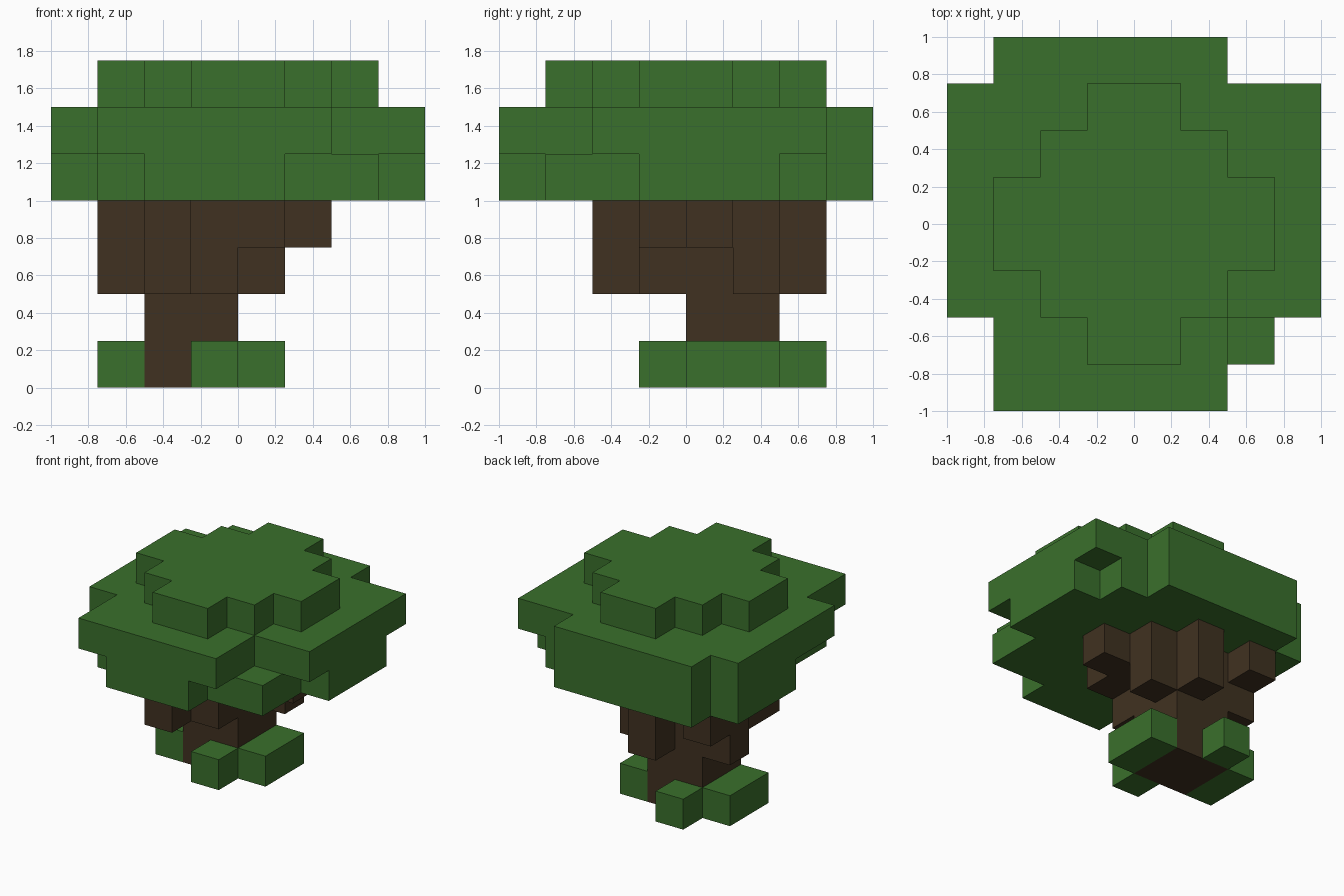
import bpy
import bmesh
from mathutils import Vector

cube = bpy.data.objects.get("Cube")
if cube:
    bpy.data.objects.remove(cube, do_unlink=True)

CELL = 0.25


def material(name, rgb):
    mat = bpy.data.materials.new(name)
    mat.use_nodes = True
    colour = (*rgb, 1.0)
    mat.diffuse_color = colour
    bsdf = mat.node_tree.nodes["Principled BSDF"]
    bsdf.inputs["Base Color"].default_value = colour
    bsdf.inputs["Roughness"].default_value = 1.0
    return mat


def cells(*boxes):
    """Grid cells filled by boxes, each (x range, y range, z range)."""
    return {(x, y, z)
            for xs, ys, zs in boxes
            for x in range(*xs) for y in range(*ys) for z in range(*zs)}


def build(name, filled, solid, mat):
    """Skin a set of cells, leaving out every face that touches another cell."""
    bm = bmesh.new()
    for cell in sorted(filled):
        for axis in range(3):
            for side in (-1, 1):
                step = Vector((0, 0, 0))
                step[axis] = side
                if tuple(int(c + s) for c, s in zip(cell, step)) in solid:
                    continue
                u, v = Vector((0, 0, 0)), Vector((0, 0, 0))
                u[(axis + 1) % 3] = side
                v[(axis + 2) % 3] = 1
                mid = Vector(cell) + Vector((1, 1, 1)) / 2 + step / 2
                ring = (-u - v, u - v, u + v, v - u)
                bm.faces.new([bm.verts.new((mid + c / 2) * CELL) for c in ring])
    bmesh.ops.remove_doubles(bm, verts=bm.verts, dist=CELL / 100)
    mesh = bpy.data.meshes.new(name)
    bm.to_mesh(mesh)
    bm.free()
    mesh.materials.append(mat)
    obj = bpy.data.objects.new(name, mesh)
    bpy.context.collection.objects.link(obj)


green = material("leaf green", (0.042, 0.162, 0.025))
brown = material("bark brown", (0.051, 0.031, 0.015))

# Canopy: irregular lower layer, wide middle layer, stepped round cap
canopy = cells(
    ((-2, 1), (-4, -3), (4, 5)), ((-3, 3), (-3, 3), (4, 5)),
    ((3, 4), (-1, 2), (4, 5)), ((-4, -3), (0, 3), (4, 5)),
    ((-3, 2), (3, 4), (4, 5)),
    ((-3, 2), (-4, 4), (5, 6)), ((-4, 4), (-2, 3), (5, 6)),
    ((-1, 1), (-3, 3), (6, 7)), ((-2, 2), (-2, 2), (6, 7)),
    ((-3, 3), (-1, 1), (6, 7)))

# Trunk: square stem with branch stubs spreading under the canopy
trunk = cells(
    ((-2, 0), (0, 2), (0, 4)),
    ((-2, 0), (-1, 0), (2, 4)), ((-2, -1), (-2, -1), (2, 4)),
    ((-3, -2), (1, 2), (2, 4)), ((-1, 0), (2, 3), (2, 4)),
    ((0, 1), (1, 2), (2, 4)),
    ((0, 1), (-1, 2), (3, 4)), ((1, 2), (0, 1), (3, 4)),
    ((-3, -2), (2, 3), (3, 4)))

# Grass tufts around the foot
grass = {
    "grass_front": cells(((-1, 0), (-1, 0), (0, 1))),
    "grass_left": cells(((0, 1), (0, 2), (0, 1))),
    "grass_right": cells(((-3, -2), (0, 2), (0, 1))),
    "grass_back": cells(((-2, -1), (2, 3), (0, 1))),
}

solid = canopy.union(trunk, *grass.values())
build("canopy", canopy, solid, green)
build("trunk", trunk, solid, brown)
for name, tuft in grass.items():
    build(name, tuft, solid, green)
